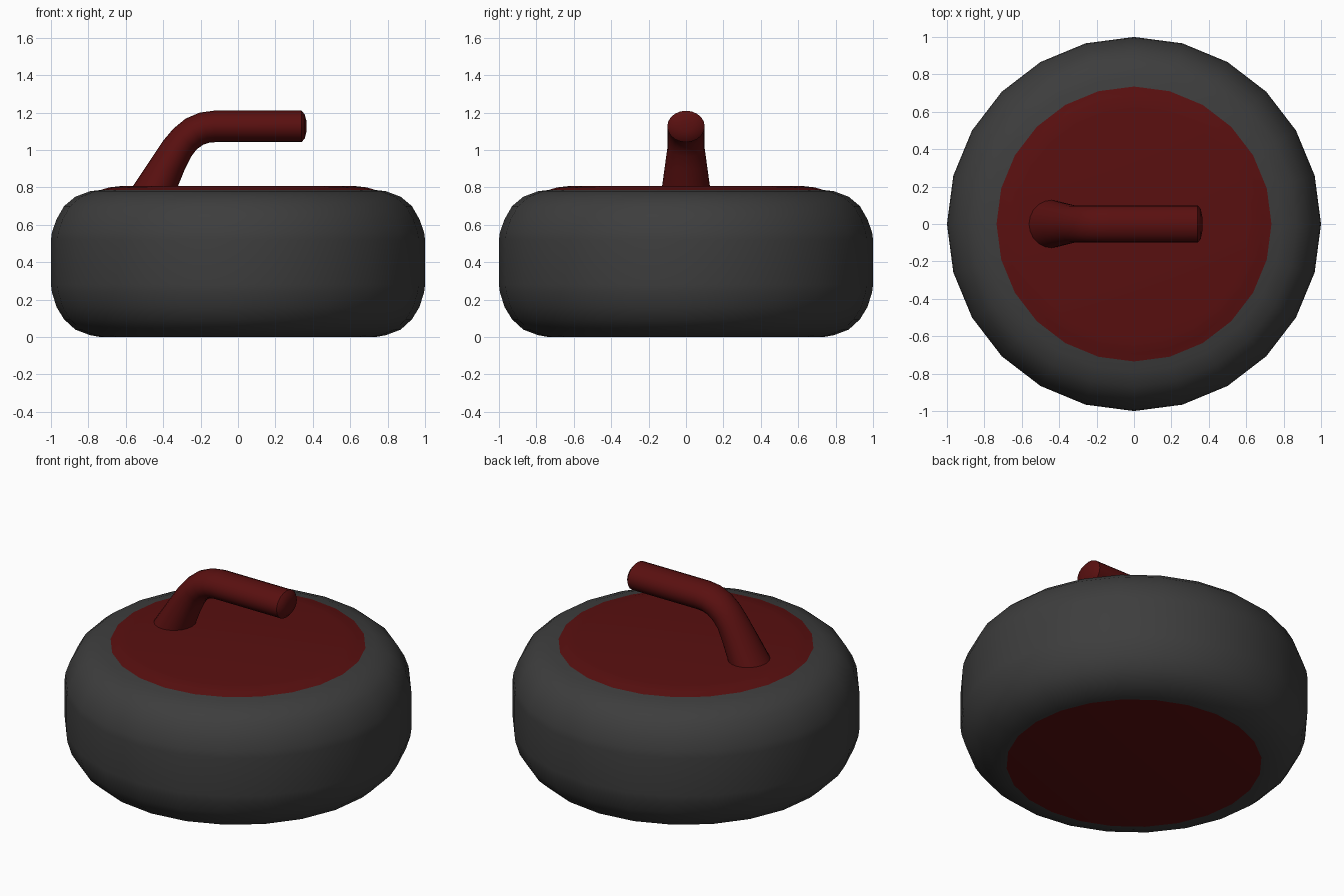
import bpy, bmesh, math
from mathutils import Vector

if "Cube" in bpy.data.objects:
    bpy.data.objects.remove(bpy.data.objects["Cube"])


def material(name, rgb):
    m = bpy.data.materials.new(name)
    m.diffuse_color = (*rgb, 1)
    m.use_nodes = True
    m.node_tree.nodes["Principled BSDF"].inputs["Base Color"].default_value = m.diffuse_color
    return m


red = material("dark red", (0.10, 0.005, 0.005))
grey = material("charcoal grey", (0.047, 0.047, 0.047))


def loft(name, rings, mats, angle):
    """Skin a list of vertex rings and cap both ends."""
    bm = bmesh.new()
    loops = [[bm.verts.new(p) for p in ring] for ring in rings]
    n = len(loops[0])
    for a, b in zip(loops, loops[1:]):
        for i in range(n):
            j = (i + 1) % n
            bm.faces.new((a[i], a[j], b[j], b[i]))
    bm.faces.new(loops[0][::-1])
    bm.faces.new(loops[-1])
    bmesh.ops.recalc_face_normals(bm, faces=bm.faces[:])
    me = bpy.data.meshes.new(name)
    bm.to_mesh(me)
    bm.free()
    for m in mats:
        me.materials.append(m)
    ob = bpy.data.objects.new(name, me)
    bpy.context.collection.objects.link(ob)
    bpy.ops.object.select_all(action='DESELECT')
    ob.select_set(True)
    bpy.context.view_layer.objects.active = ob
    bpy.ops.object.shade_smooth_by_angle(angle=math.radians(angle))
    return ob


# Stone: turned profile, red on the flat top and underside
profile = [(0.735, 0.0), (0.79, 0.01), (0.87, 0.04), (0.93, 0.095),
           (0.97, 0.16), (0.995, 0.24), (1.0, 0.28), (1.0, 0.52),
           (0.995, 0.56), (0.97, 0.63), (0.93, 0.70), (0.87, 0.75),
           (0.79, 0.78), (0.735, 0.786), (0.69, 0.80), (0.62, 0.808)]
N = 24
rings = [[(r * math.cos(2 * math.pi * i / N), r * math.sin(2 * math.pi * i / N), z)
          for i in range(N)] for r, z in profile]
stone = loft("stone", rings, [grey, red], 50)
for f in stone.data.polygons:
    r = math.hypot(f.center.x, f.center.y)
    if len(f.vertices) > 4 or r < 0.735 and f.center.z > 0.78:
        f.material_index = 1

# Handle: oval sections given by outer point, inner point (x, z) and half width
sections = [((-0.573, 0.79), (-0.328, 0.79), 0.13),
            ((-0.50, 0.90), (-0.283, 0.90), 0.115),
            ((-0.40, 1.05), (-0.25, 0.965), 0.10),
            ((-0.345, 1.115), (-0.222, 1.003), 0.10),
            ((-0.28, 1.168), (-0.187, 1.028), 0.10),
            ((-0.205, 1.20), (-0.155, 1.039), 0.10),
            ((-0.13, 1.21), (-0.12, 1.042), 0.10),
            ((0.34, 1.21), (0.34, 1.042), 0.10),
            ((0.357, 1.19), (0.357, 1.062), 0.08),
            ((0.366, 1.155), (0.366, 1.097), 0.035)]
M = 20
rings = []
for a, b, w in sections:
    a, b = Vector((a[0], 0, a[1])), Vector((b[0], 0, b[1]))
    mid, half = (a + b) / 2, (a - b) / 2
    rings.append([mid + half * math.cos(t) + Vector((0, w * math.sin(t), 0))
                  for t in (2 * math.pi * i / M for i in range(M))])
loft("handle", rings, [red], 40)
